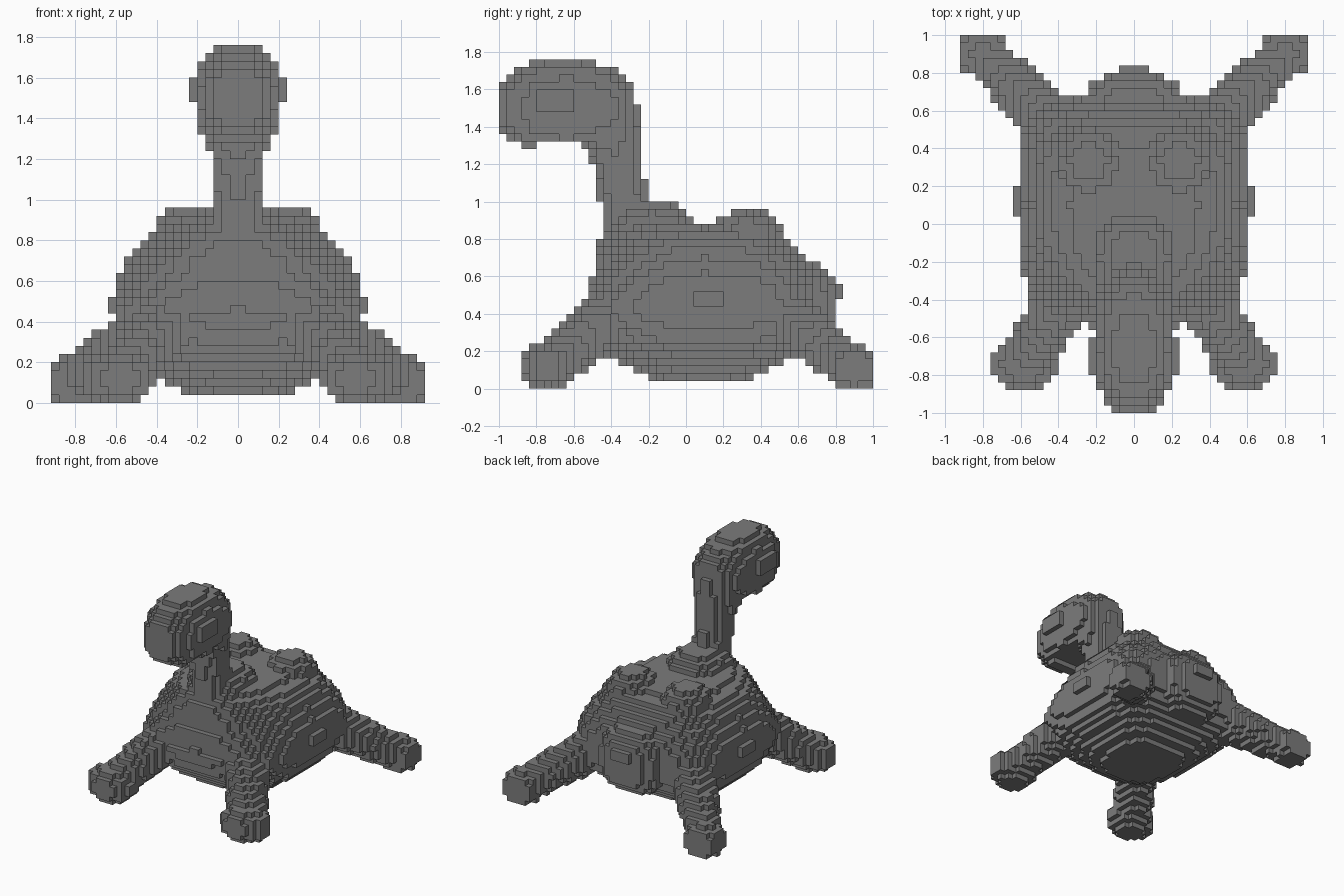
import bpy
import bmesh
from mathutils import Vector

cube = bpy.data.objects.get("Cube")
if cube:
    bpy.data.objects.remove(cube, do_unlink=True)

SIZE = 0.04            # edge of one block
NX, NY, NZ = 23, 25, 44  # half width, half depth, full height in blocks

grey = bpy.data.materials.new("stone grey")
grey.use_nodes = True
colour = (0.2, 0.2, 0.2, 1)
grey.diffuse_color = colour
grey.node_tree.nodes["Principled BSDF"].inputs["Base Color"].default_value = colour


# Solid shapes, each returned as a test for a point
def blob(centre, radii, power=2):
    def inside(p):
        return sum(abs((a - c) / r) ** power for a, c, r in zip(p, centre, radii)) <= 1
    return inside


def box(low, high):
    return lambda p: all(a < b < c for a, b, c in zip(low, p, high))


def limb(start, end, r_start, r_end):
    start, end = Vector(start), Vector(end)
    axis = end - start

    def inside(p):
        t = max(0, min(1, (p - start).dot(axis) / axis.length_squared))
        return (p - start - axis * t).length <= r_start + (r_end - r_start) * t
    return inside


def above(shape, height):
    return lambda p: p.z > height and shape(p)


def mirrored(shape):
    return lambda p: shape(Vector((abs(p.x), p.y, p.z)))


def one_side(shape, side):
    return lambda p: p.x * side > 0 and shape(Vector((abs(p.x), p.y, p.z)))


# Shell: height, half width, front, back, corner squareness
SHELL = [
    (0.04, 0.23, -0.17, 0.32, 2.2),
    (0.10, 0.36, -0.29, 0.46, 2.4),
    (0.18, 0.47, -0.41, 0.58, 2.8),
    (0.26, 0.55, -0.49, 0.65, 3.2),
    (0.40, 0.61, -0.55, 0.69, 3.5),
    (0.52, 0.61, -0.53, 0.69, 3.1),
    (0.62, 0.58, -0.50, 0.67, 2.6),
    (0.72, 0.53, -0.49, 0.61, 2.3),
    (0.80, 0.47, -0.47, 0.55, 2.1),
    (0.84, 0.40, -0.44, 0.47, 2.0),
    (0.88, 0.28, -0.40, 0.36, 2.0),
]


def shell(p):
    for low, high in zip(SHELL, SHELL[1:]):
        if low[0] <= p.z < high[0]:
            t = (p.z - low[0]) / (high[0] - low[0])
            _, width, front, back, power = [a + (b - a) * t for a, b in zip(low, high)]
            middle = 0.1
            depth = back - middle if p.y > middle else middle - front
            square = power + 1 if p.y > middle else power
            return abs(p.x / width) ** square + abs((p.y - middle) / depth) ** square <= 1
    return False


front_leg = [
    limb((0.37, -0.41, 0.37), (0.57, -0.70, 0.14), 0.155, 0.13),
    blob((0.585, -0.74, 0.12), (0.18, 0.145, 0.125), 2.2),
]
back_leg = [
    limb((0.48, 0.58, 0.34), (0.78, 0.88, 0.12), 0.15, 0.115),
    blob((0.80, 0.90, 0.11), (0.125, 0.11, 0.115), 3),
]

parts = {
    "shell_body": [
        shell,
        mirrored(blob((0.24, 0.33, 0.80), (0.18, 0.19, 0.17))),        # back humps
        blob((0, -0.18, 0.81), (0.24, 0.26, 0.20)),                    # neck base
        mirrored(box((0.58, 0.04, 0.44), (0.64, 0.20, 0.52))),         # side knobs
        mirrored(box((0.48, -0.40, 0.40), (0.56, -0.32, 0.48))),       # shoulder knobs
        box((-0.04, -0.56, 0.40), (0.04, -0.48, 0.48)),                # chest knob
    ],
    "tail": [
        blob((0, 0.61, 0.44), (0.27, 0.20, 0.26), 2.4),
        box((-0.08, 0.70, 0.48), (0.08, 0.84, 0.56)),
    ],
    "neck": [
        limb((0, -0.32, 0.88), (0, -0.37, 1.30), 0.125, 0.13),
        limb((0, -0.38, 1.28), (0, -0.46, 1.50), 0.145, 0.21),
    ],
    "head": [
        above(blob((0, -0.65, 1.50), (0.205, 0.36, 0.26), 2.6), 1.32),
        box((-0.12, -0.88, 1.28), (0.12, -0.80, 1.40)),                # chin
    ],
    "eyes": [mirrored(box((0.16, -0.80, 1.48), (0.24, -0.60, 1.60)))],
}
for name, side in (("left", 1), ("right", -1)):
    parts[name + "_front_leg"] = [one_side(s, side) for s in front_leg]
    parts[name + "_back_leg"] = [one_side(s, side) for s in back_leg]

# Fill the grid, giving every block to the first part that holds it
owner = {}
for i in range(-NX, NX):
    for j in range(-NY, NY):
        for k in range(NZ):
            point = Vector((i + 0.5, j + 0.5, k + 0.5)) * SIZE
            for name, shapes in parts.items():
                if any(shape(point) for shape in shapes):
                    owner[i, j, k] = name
                    break


# Turn the blocks of one part into an outer skin
def build_part(name):
    bm = bmesh.new()
    verts = {}

    def vert(key):
        if key not in verts:
            verts[key] = bm.verts.new(Vector(key) * SIZE)
        return verts[key]

    for cell, part in owner.items():
        if part != name:
            continue
        for axis in range(3):
            u, v = (axis + 1) % 3, (axis + 2) % 3
            for step in (-1, 1):
                neighbour = list(cell)
                neighbour[axis] += step
                if tuple(neighbour) in owner:
                    continue
                ring = []
                for du, dv in ((0, 0), (1, 0), (1, 1), (0, 1)):
                    corner = list(cell)
                    corner[axis] += step > 0
                    corner[u] += du
                    corner[v] += dv
                    ring.append(vert(tuple(corner)))
                bm.faces.new(ring if step > 0 else ring[::-1])
    mesh = bpy.data.meshes.new(name)
    bm.to_mesh(mesh)
    bm.free()
    mesh.materials.append(grey)
    bpy.context.collection.objects.link(bpy.data.objects.new(name, mesh))


for part_name in parts:
    build_part(part_name)
